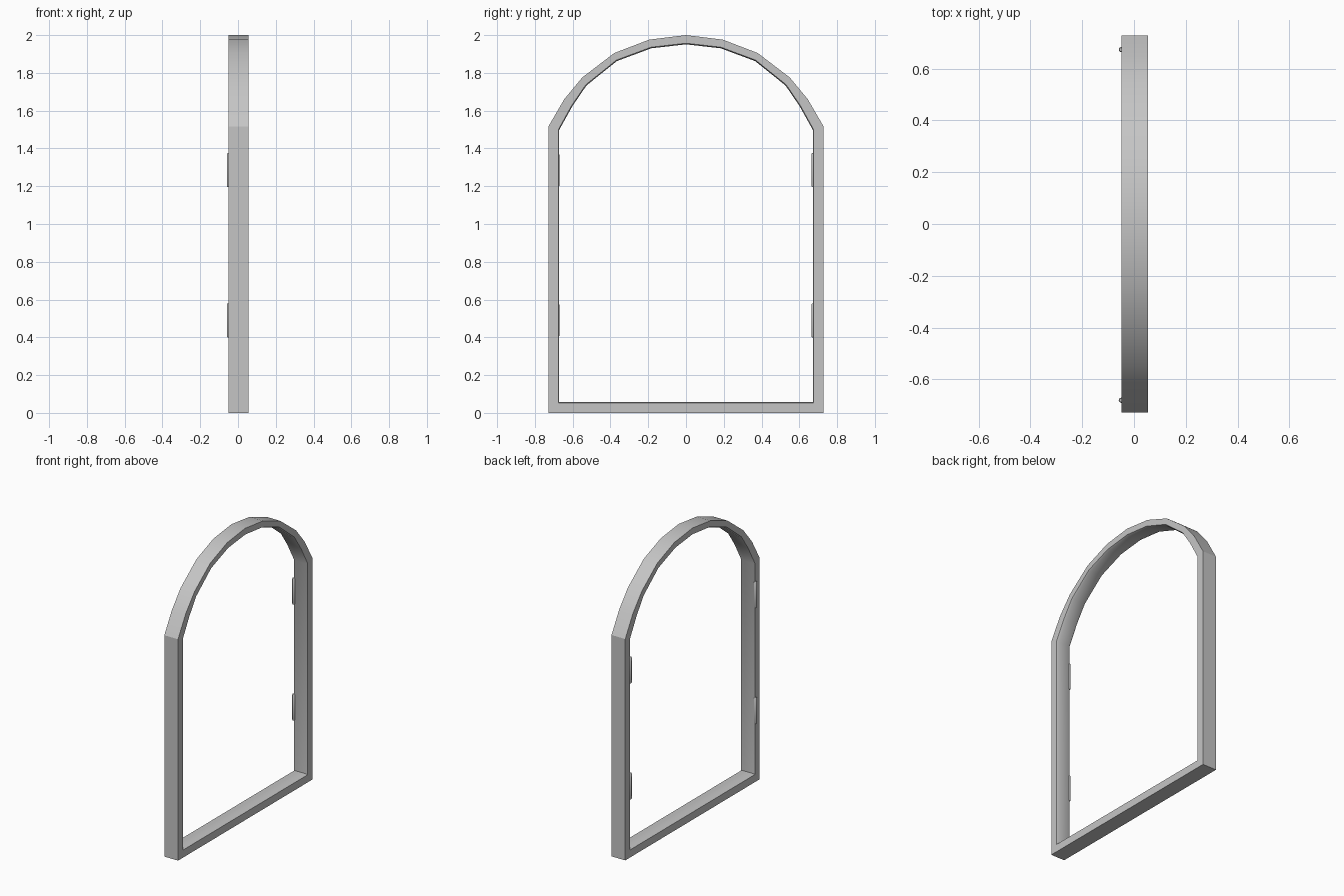
import bpy, bmesh

cube = bpy.data.objects.get("Cube")
if cube:
    bpy.data.objects.remove(cube, do_unlink=True)

grey = bpy.data.materials.new("stone grey")
grey.use_nodes = True
colour = (0.56, 0.56, 0.56, 1)
grey.diffuse_color = colour
grey.node_tree.nodes["Principled BSDF"].inputs["Base Color"].default_value = colour


def add_object(name, bm, angle):
    bmesh.ops.recalc_face_normals(bm, faces=bm.faces)
    mesh = bpy.data.meshes.new(name)
    bm.to_mesh(mesh)
    bm.free()
    mesh.materials.append(grey)
    obj = bpy.data.objects.new(name, mesh)
    bpy.context.collection.objects.link(obj)
    bpy.ops.object.select_all(action="DESELECT")
    bpy.context.view_layer.objects.active = obj
    obj.select_set(True)
    bpy.ops.object.shade_smooth_by_angle(angle=angle)
    return obj


def mirrored(half):
    """Close a half outline (bottom corner to crown) across y = 0."""
    return half + [(-y, z) for y, z in reversed(half[:-1])]


# Arched frame: matching outer and inner outlines in the y-z plane
outer = mirrored([(0.728, 0), (0.728, 1.517), (0.645, 1.66), (0.55, 1.775),
                  (0.38, 1.905), (0.195, 1.976), (0, 2)])
inner = mirrored([(0.676, 0.052), (0.676, 1.5), (0.605, 1.628), (0.53, 1.738),
                  (0.368, 1.868), (0.185, 1.936), (0, 1.957)])


def toward_opening(outline, amount):
    scale = 1 - amount / 0.676
    return [(y * scale, 0.95 + (z - 0.95) * scale) for y, z in outline]


lip = toward_opening(inner, 0.004)
back, front, ease = -0.049, 0.055, 0.013
loops = [(back, outer), (front, outer), (front, inner),
         (front - ease, lip), (back + ease, lip), (back, inner)]

bm = bmesh.new()
rings = [[bm.verts.new((x, y, z)) for y, z in outline] for x, outline in loops]
count = len(outer)
for a, b in zip(rings, rings[1:] + rings[:1]):
    for i in range(count):
        j = (i + 1) % count
        bm.faces.new((a[i], a[j], b[j], b[i]))
add_object("arched_frame", bm, 0.5)


# Hinge barrels: slim upright pins on the back face of each jamb
def hinge(name, y, bottom, top):
    bm = bmesh.new()
    profile = [(bottom, 0.007), (bottom + 0.006, 0.01),
               (top - 0.006, 0.01), (top, 0.007)]
    rings = []
    for z, radius in profile:
        ring = bmesh.ops.create_circle(bm, segments=12, radius=radius)["verts"]
        bmesh.ops.translate(bm, verts=ring, vec=(-0.049, y, z))
        rings.append(ring)
    for a, b in zip(rings, rings[1:]):
        for i in range(12):
            j = (i + 1) % 12
            bm.faces.new((a[i], a[j], b[j], b[i]))
    bm.faces.new(rings[0])
    bm.faces.new(rings[-1])
    add_object(name, bm, 0.6)


for side, y in (("left", 0.674), ("right", -0.681)):
    hinge("lower_hinge_" + side, y, 0.4, 0.58)
    hinge("upper_hinge_" + side, y, 1.195, 1.375)
